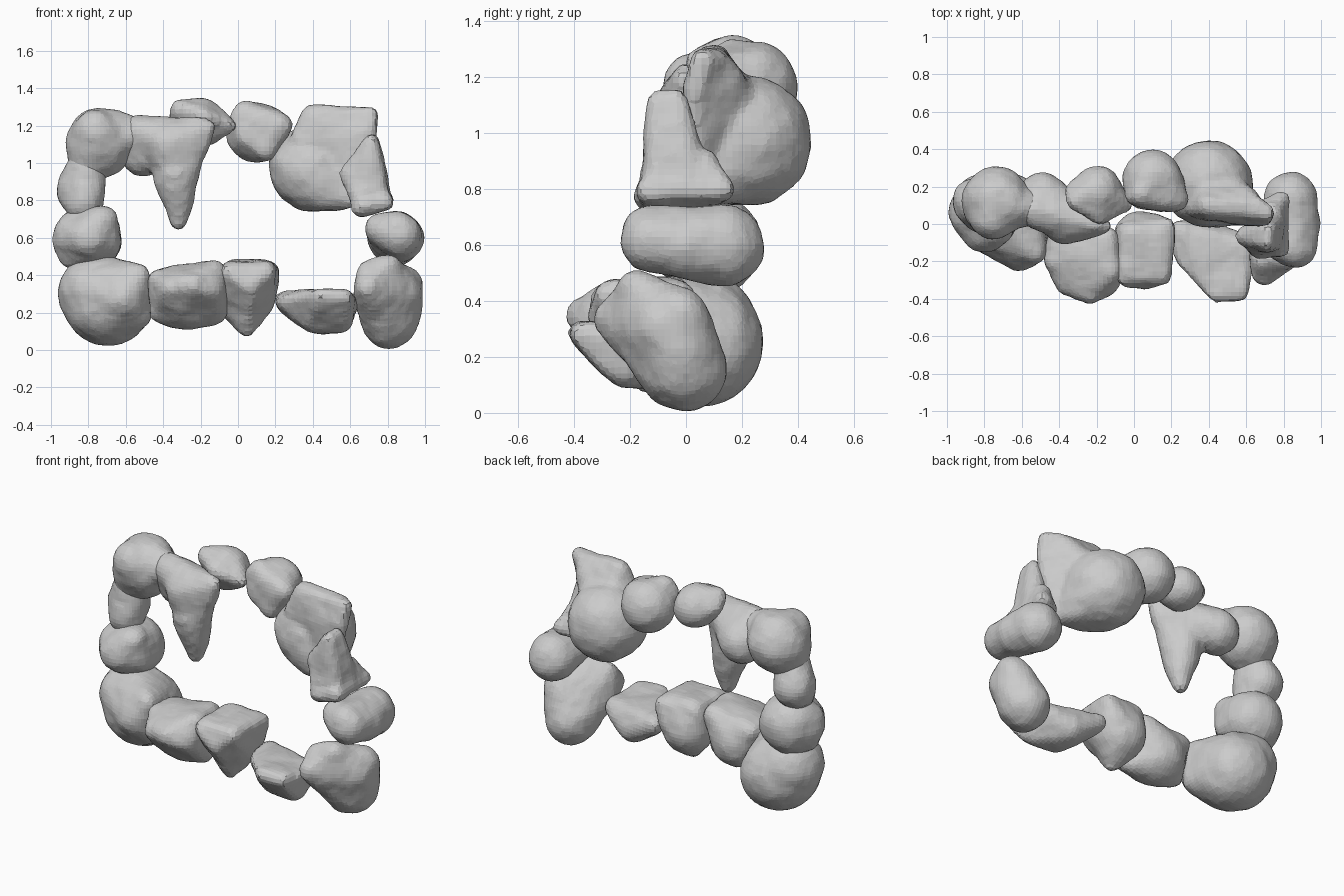
import bpy, bmesh
from mathutils import Vector

clouds = bpy.data.textures.new("stone_relief", 'CLOUDS')
clouds.noise_scale = 0.16


def rock(name, *lumps):
    """Each lump is a list of balls (x, y, z, radius) wrapped in a hull; lumps fuse together."""
    out = bmesh.new()
    for balls in lumps:
        bm = bmesh.new()
        for x, y, z, r in balls:
            ball = bmesh.new()
            bmesh.ops.create_icosphere(ball, subdivisions=3 if r > 0.06 else 2, radius=r)
            for v in ball.verts:
                bm.verts.new(v.co + Vector((x, y, z)))
            ball.free()
        hull = bmesh.ops.convex_hull(bm, input=bm.verts[:])
        junk = {g for g in hull["geom_interior"] + hull["geom_unused"]
                if isinstance(g, bmesh.types.BMVert)}
        bmesh.ops.delete(bm, geom=list(junk), context='VERTS')
        bmesh.ops.recalc_face_normals(bm, faces=bm.faces[:])
        tmp = bpy.data.meshes.new("lump")
        bm.to_mesh(tmp)
        out.from_mesh(tmp)
        bpy.data.meshes.remove(tmp)
        bm.free()
    me = bpy.data.meshes.new(name)
    out.to_mesh(me)
    out.free()
    ob = bpy.data.objects.new(name, me)
    bpy.context.collection.objects.link(ob)
    m = ob.modifiers.new("fuse", 'REMESH')
    m.mode, m.voxel_size = 'VOXEL', 0.022
    m = ob.modifiers.new("wear", 'SMOOTH')
    m.factor, m.iterations = 0.5, 2
    m = ob.modifiers.new("relief", 'DISPLACE')
    m.texture, m.strength, m.mid_level = clouds, 0.025, 0.25
    m.texture_coords = 'GLOBAL'
    for o in bpy.context.selected_objects:
        o.select_set(False)
    ob.select_set(True)
    bpy.context.view_layer.objects.active = ob
    bpy.ops.object.shade_smooth_by_angle(angle=0.6)
    return ob


# Lower row, bulging forward
rock("lower_left_rock",
     [(-.70, .05, .25, .225), (-.765, .05, .31, .195), (-.61, -.16, .27, .09),
      (-.53, -.15, .40, .06), (-.54, -.08, .2, .08), (-.82, -.02, .36, .1)])
rock("lower_mid_left_rock",
     [(-.28, -.14, .275, .165), (-.24, -.37, .35, .06), (-.43, -.19, .38, .05),
      (-.12, -.26, .42, .05), (-.42, -.15, .20, .05), (-.12, -.18, .2, .06),
      (-.36, -.33, .33, .05), (-.14, -.33, .32, .05), (-.14, -.08, .41, .06),
      (-.41, -.07, .38, .05)])
rock("lower_centre_rock",
     [(.04, -.09, .285, .155), (.05, -.14, .12, .04), (-.05, -.29, .42, .04),
      (.15, -.27, .42, .05), (.175, -.01, .42, .04), (.07, -.32, .33, .03),
      (-.03, -.05, .42, .06), (.11, -.06, .40, .08)])
rock("lower_mid_right_rock",
     [(.25, -.03, .26, .05), (.25, -.18, .26, .03), (.44, -.38, .29, .04),
      (.57, -.37, .28, .04), (.59, -.12, .25, .05), (.42, -.07, .18, .08),
      (.40, -.22, .16, .06), (.55, -.22, .15, .06)])
rock("lower_right_rock",
     [(.81, -.01, .16, .15), (.85, -.02, .24, .135), (.89, -.02, .35, .09),
      (.80, -.17, .44, .065), (.69, -.27, .34, .06), (.69, -.2, .43, .05),
      (.88, -.08, .30, .10), (.67, -.2, .30, .05)])

# Right side
rock("right_small_rock",
     [(.84, .135, .595, .14), (.86, -.12, .62, .115), (.76, -.10, .65, .07),
      (.76, .03, .62, .07), (.87, 0, .6, .12)])
rock("right_upper_rock",
     [(.71, -.10, 1.11, .04), (.72, -.03, 1.13, .03), (.59, -.06, .94, .045),
      (.66, -.11, .80, .05), (.74, .0, .85, .07), (.76, -.1, .80, .05)],
     [(.66, -.13, .77, .05), (.79, -.14, .79, .035), (.79, .13, .80, .04),
      (.70, .08, .78, .05), (.72, -.05, .88, .05), (.74, .07, .88, .05)])

# Upper row, bulging backward
rock("upper_right_rock",
     [(.40, .215, .97, .23), (.26, .10, 1.0, .06), (.46, .06, .82, .06),
      (.60, .04, .80, .045)],
     [(.44, .17, 1.03, .13), (.71, .06, 1.26, .035), (.40, .10, 1.25, .06),
      (.70, .03, 1.15, .04), (.60, .04, .82, .05), (.34, .09, 1.12, .06),
      (.66, .10, 1.26, .04)])
rock("upper_mid_right_rock",
     [(.10, .24, 1.165, .155), (.05, .17, 1.25, .075), (.22, .14, 1.20, .07),
      (.0, .15, 1.24, .045), (.15, .12, 1.07, .05), (.04, .13, 1.13, .05)])
rock("upper_centre_rock",
     [(-.20, .18, 1.215, .125), (-.31, .12, 1.285, .045), (-.04, .1, 1.20, .03),
      (-.18, .04, 1.25, .04), (-.32, .17, 1.24, .045)])
rock("spiked_rock",
     [(-.50, .14, 1.06, .13), (-.54, .07, 1.17, .08), (-.36, .04, 1.12, .12),
      (-.19, .0, 1.19, .05)],
     [(-.37, .03, 1.09, .13), (-.16, -.01, 1.19, .04), (-.33, .02, .90, .10)],
     [(-.34, .02, .95, .115), (-.32, .03, .69, .045), (-.32, .03, .80, .08)])

# Left side
rock("upper_left_rock",
     [(-.735, .12, 1.11, .18), (-.68, .12, 1.18, .11), (-.76, .04, 1.16, .12),
      (-.81, .09, .98, .09)],
     [(-.70, .10, 1.16, .13), (-.59, .09, 1.15, .10)])
rock("left_small_rock",
     [(-.845, .12, .86, .12), (-.81, .09, .98, .10), (-.82, .06, .78, .10)])
rock("left_mid_rock",
     [(-.80, .09, .60, .175), (-.85, .06, .60, .14), (-.80, -.03, .60, .12),
      (-.73, -.02, .68, .09), (-.87, .06, .52, .09), (-.71, 0, .58, .08)])
